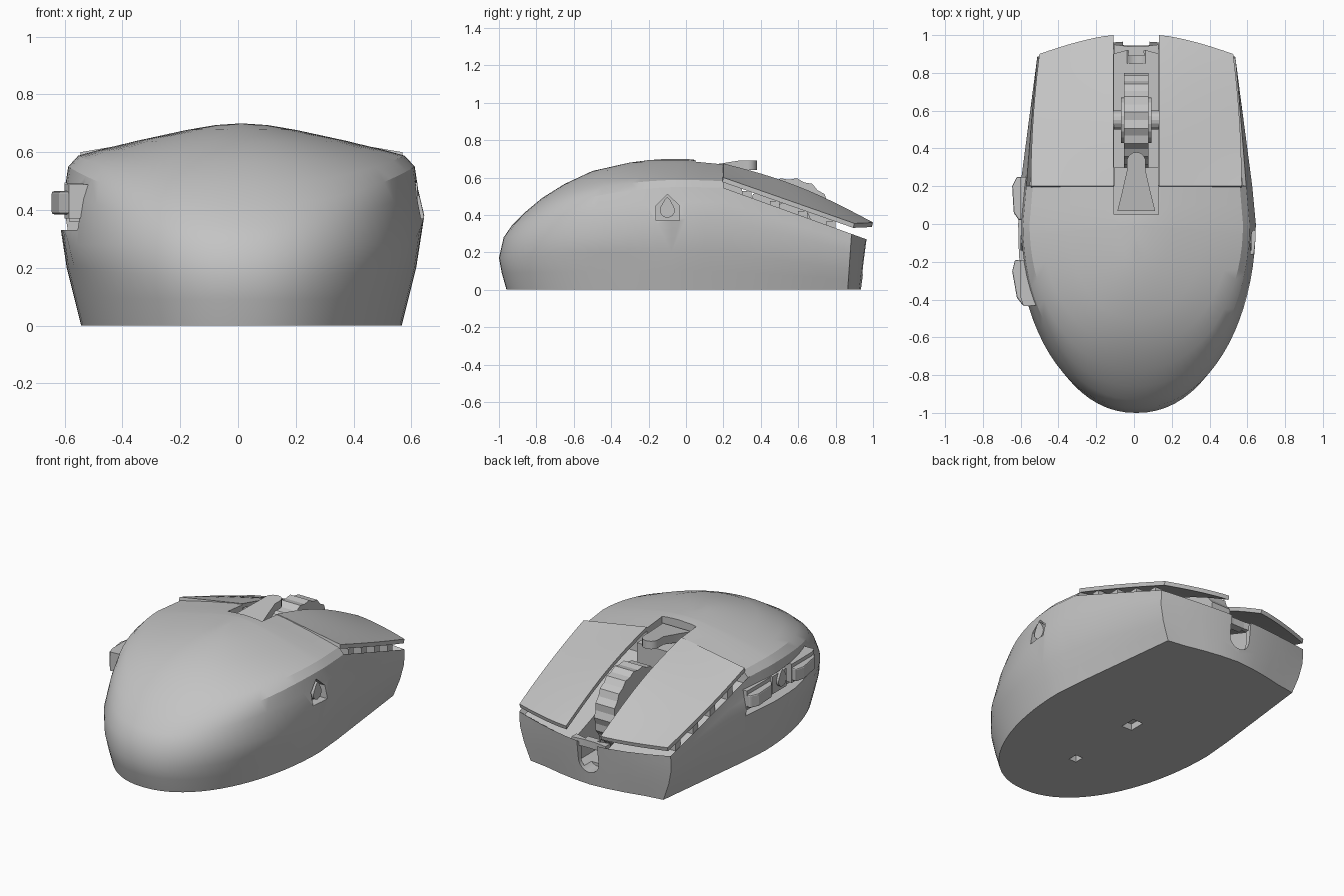
import bpy, bmesh, math
from mathutils import Vector

cube = bpy.data.objects.get("Cube")
if cube:
    bpy.data.objects.remove(cube)

MID = 0.012  # centre line of the shell
grey = bpy.data.materials.new("plain grey")
grey.use_nodes = True
grey.diffuse_color = (0.55, 0.55, 0.55, 1)
grey.node_tree.nodes["Principled BSDF"].inputs["Base Color"].default_value = (0.55, 0.55, 0.55, 1)


def activate(ob):
    bpy.ops.object.select_all(action='DESELECT')
    ob.select_set(True)
    bpy.context.view_layer.objects.active = ob


def smooth_shade(ob, angle):
    activate(ob)
    bpy.ops.object.shade_smooth_by_angle(angle=math.radians(angle))


def finish(name, bm):
    bmesh.ops.remove_doubles(bm, verts=bm.verts, dist=0.0005)
    bmesh.ops.recalc_face_normals(bm, faces=bm.faces)
    mesh = bpy.data.meshes.new(name)
    bm.to_mesh(mesh)
    bm.free()
    mesh.materials.append(grey)
    ob = bpy.data.objects.new(name, mesh)
    bpy.context.collection.objects.link(ob)
    return ob


def prism(name, points, axis, low, high):
    """Extrude a flat outline along one axis."""
    bm = bmesh.new()
    verts = []
    for a, b in points:
        co = [a, b]
        co.insert(axis, low)
        verts.append(bm.verts.new(co))
    face = bm.faces.new(verts)
    out = bmesh.ops.extrude_face_region(bm, geom=[face])
    push = Vector((0, 0, 0))
    push[axis] = high - low
    bmesh.ops.translate(bm, vec=push, verts=[v for v in out["geom"] if isinstance(v, bmesh.types.BMVert)])
    return finish(name, bm)


def box(name, x0, x1, y0, y1, z0, z1):
    return prism(name, [(x0, y0), (x1, y0), (x1, y1), (x0, y1)], 2, z0, z1)


def bevel(ob, width):
    mod = ob.modifiers.new("soft edges", 'BEVEL')
    mod.width, mod.segments = width, 2


def cut(ob, cutter):
    mod = ob.modifiers.new("cut", 'BOOLEAN')
    mod.operation, mod.object, mod.solver = 'DIFFERENCE', cutter, 'EXACT'
    activate(ob)
    bpy.ops.object.modifier_apply(modifier=mod.name)
    bpy.data.objects.remove(cutter)


def skin(bm, columns):
    for a, b in zip(columns, columns[1:]):
        for k in range(len(a) - 1):
            quad = []
            for v in (a[k], b[k], b[k + 1], a[k + 1]):
                if all((v.co - q.co).length > 0.0005 for q in quad):
                    quad.append(v)
            if len(quad) > 2:
                bm.faces.new(quad)


# shell rings: back y, back z, half width, side z
RINGS = [(-.96, 0, .555, 0), (-.985, .09, .58, .1), (-1, .17, .605, .2), (-.975, .28, .633, .38),
         (-.93, .345, .612, .47), (-.86, .415, .6, .55), (-.77, .49, .565, .588), (-.65, .565, .5, .606),
         (-.5, .635, .36, .64), (-.3, .68, .19, .677), (-.2, .693, .09, .694), (-.1, .70, 0, .70)]
CREASE, RIM = 3, 5


def palm_column(bm, phi, ahead, side):
    col = []
    for k, (ys, zs, w, zf) in enumerate(RINGS):
        y = ys * math.cos(phi) + ahead
        x = w * max(math.sin(phi), 0) ** .93 * (1 - .15 * ahead)
        rise = math.sin(math.pi / 2 * (1 - math.cos(phi)))
        z = zs + (zf - zs) * rise - .12 * ahead * (k / 11) ** 2
        if k == CREASE:  # climbs towards the sides
            s = min(max((y + .45) / .45, 0), 1)
            z = .28 + .1 * s * s * (3 - 2 * s)
        col.append(bm.verts.new((MID + side * x, y, z)))
    return col


def deck(y):
    return .545 - .36 * (y - .2)


def nose_column(bm, root, f, u, y, lean):
    """Carry the front edge of the palm forward, lowering and narrowing it."""
    col = []
    for k, v in enumerate(root[:RIM + 1]):
        x = v.co.x - MID
        if k > CREASE:
            x += f * (root[CREASE].co.x - MID - x)
        part = v.co.z / root[RIM].co.z
        col.append(bm.verts.new((MID + x * (1 - .145 * f) * u, y - lean * (1 - part), part * deck(y))))
    return col


# one closed shell: rounded palm, then the sloped base under the main buttons
bm = bmesh.new()
steps = 20
path = [(math.pi / 2, .2, 1), (math.pi / 2, .1, 1)]
path += [(math.pi / 2 * (1 - i / steps), 0, 1) for i in range(steps + 1)]
path += [(p, a, -1) for p, a, s in reversed(path[:-1])]
palm = [palm_column(bm, *p) for p in path]
skin(bm, palm)
spots = [((y - .2) / .685, 1, y, .03 * (y - .2)) for y in (.37, .54, .71, .885)]
spots += [(1, u, .885 + .085 * (1 - u ** 1.6), .035) for u in (.75, .5, .25)]
nose = [palm[0][:RIM + 1]] + [nose_column(bm, palm[0], *s) for s in spots]
nose.append(nose_column(bm, palm[0], 1, 0, .97, .035))
nose += [nose_column(bm, palm[-1], *s) for s in reversed(spots)] + [palm[-1][:RIM + 1]]
skin(bm, nose)
bm.faces.new([c[0] for c in palm] + [c[0] for c in nose[-2:0:-1]])
top = bm.faces.new([c[RIM] for c in nose])
bm.faces.new(palm[0][RIM:] + palm[-1][-2:RIM - 1:-1])
bmesh.ops.remove_doubles(bm, verts=bm.verts, dist=0.0005)
bmesh.ops.recalc_face_normals(bm, faces=bm.faces)
bmesh.ops.inset_region(bm, faces=[top], thickness=.025, depth=-.035)
shell = finish("shell", bm)

# wheel channel and the rounded notch in the nose
cut(shell, box("channel_cutter", MID - .118, MID + .118, .05, .92, .1, .9))
arc = [(MID + .07 * math.cos(a), .15 + .07 * math.sin(a))
       for a in [math.pi * (1 + i / 12) for i in range(13)]]
cut(shell, prism("notch_cutter", [(MID - .07, .6)] + arc + [(MID + .07, .6)], 1, .85, 1.1))

# left thumb slot and right pocket
cut(shell, box("slot_cutter", -.8, -.535, -.42, .25, .33, .49))
pocket = [(-.16, .37), (-.035, .37), (-.035, .45), (-.1, .51), (-.16, .45)]
cut(shell, prism("pocket_cutter", pocket, 0, .585, .8))

# sensor window and rear hole underneath
cut(shell, box("sensor_cutter", MID - .035, MID + .035, -.05, .05, -.1, .04))
cut(shell, box("hole_cutter", MID - .025, MID + .025, -.53, -.47, -.1, .04))
smooth_shade(shell, 25)


# drop shaped studs on both sides
def stud(name, x0, x1):
    ring = [(-.1 + .04 * math.cos(a), .425 + .04 * math.sin(a))
            for a in [math.pi * (.85 + 1.3 * i / 10) for i in range(11)]]
    ob = prism(name, ring + [(-.085, .48), (-.1, .495), (-.115, .48)], 0, x0, x1)
    smooth_shade(ob, 30)


stud("right_stud", .57, .622)
stud("left_stud", -.6, -.52)
box("left_stud_block", -.585, -.52, -.16, -.02, .36, .47)

# thumb buttons
front_thumb = [(-.62, .25), (-.645, .2), (-.637, .06), (-.61, .02), (-.54, .02), (-.51, .21), (-.53, .25)]
rear_thumb = [(-.63, -.19), (-.645, -.25), (-.62, -.39), (-.585, -.435), (-.5, -.43), (-.5, -.39), (-.53, -.2)]
for name, outline in (("front_thumb_button", front_thumb), ("rear_thumb_button", rear_thumb)):
    bevel(prism(name, outline, 2, .385, .465), .008)
    prism(name + "_root", [(max(x, -.6), y) for x, y in outline], 2, .37, .488)

# main buttons, with ribs beneath their outer edges
for side, label in ((1, "right"), (-1, "left")):
    bm = bmesh.new()
    grid = []
    for i in range(13):
        v = i / 12
        col = []
        for j in range(9):
            u = j / 8
            y = .2 + (.8 - .1 * u ** 1.4) * v
            x = .12 + (.438 - .045 * v ** 2) * u
            inner_z = .675 - .315 * v + .035 * math.sin(math.pi * v)
            outer_z = .6 - .245 * v
            col.append(bm.verts.new((MID + side * x, y, inner_z + (outer_z - inner_z) * u)))
        grid.append(col)
    skin(bm, grid)
    bmesh.ops.recalc_face_normals(bm, faces=bm.faces)
    lower = bmesh.ops.extrude_face_region(bm, geom=bm.faces[:], use_keep_orig=True)
    bmesh.ops.translate(bm, vec=(0, -.006, -.024),
                        verts=[v for v in lower["geom"] if isinstance(v, bmesh.types.BMVert)])
    smooth_shade(finish(label + "_main_button", bm), 30)
    for i in range(4):
        y = .3 + .15 * i
        x = MID + side * (.515 - .045 * i / 3)
        box(label + "_rib", x - .03, x + .03, y, y + .05, deck(y) - .06, deck(y) + .02)


# ribbed scroll wheel, hub and axle
def disc(name, radius, x0, x1, sides, dip=0):
    pts = []
    for i in range(sides):
        a, r = 2 * math.pi * i / sides, radius - dip * (i % 2)
        pts.append((.55 + r * math.cos(a), .35 + r * math.sin(a)))
    return prism(name, pts, 0, MID + x0, MID + x1)


disc("scroll_wheel", .25, -.066, .066, 36, .012)
disc("wheel_hub", .12, -.08, .08, 18)
disc("wheel_axle", .05, -.125, .125, 16)

# mode button: a drop shape that swells towards the wheel
shape = [(.1, .07), (.075, .17), (.05, .28)]
shape += [(.05 * math.cos(a), .33 + .05 * math.sin(a)) for a in [math.pi * i / 10 for i in range(6)]]
outline = [(MID + x, y) for x, y in shape] + [(MID - x, y) for x, y in reversed(shape[:-1])]
mode = prism("mode_button", outline, 2, .63, .685)
for v in mode.data.vertices:
    swell = min(1, (v.co.y - .07) / .2)
    v.co.z = .655 + .035 * swell if v.co.z > .66 else .6 + .04 * swell
smooth_shade(mode, 30)
box("mode_button_bed", MID - .118, MID + .118, .05, .3, .45, .615)

# nose bracket in the end of the channel
prism("nose_bracket", [(MID - .118, .9), (MID - .04, .92), (MID - .045, .89), (MID + .045, .89),
                       (MID + .04, .92), (MID + .118, .9), (MID + .118, .95), (MID + .04, .94),
                       (MID - .04, .94), (MID - .118, .95)], 2, .23, .275)
